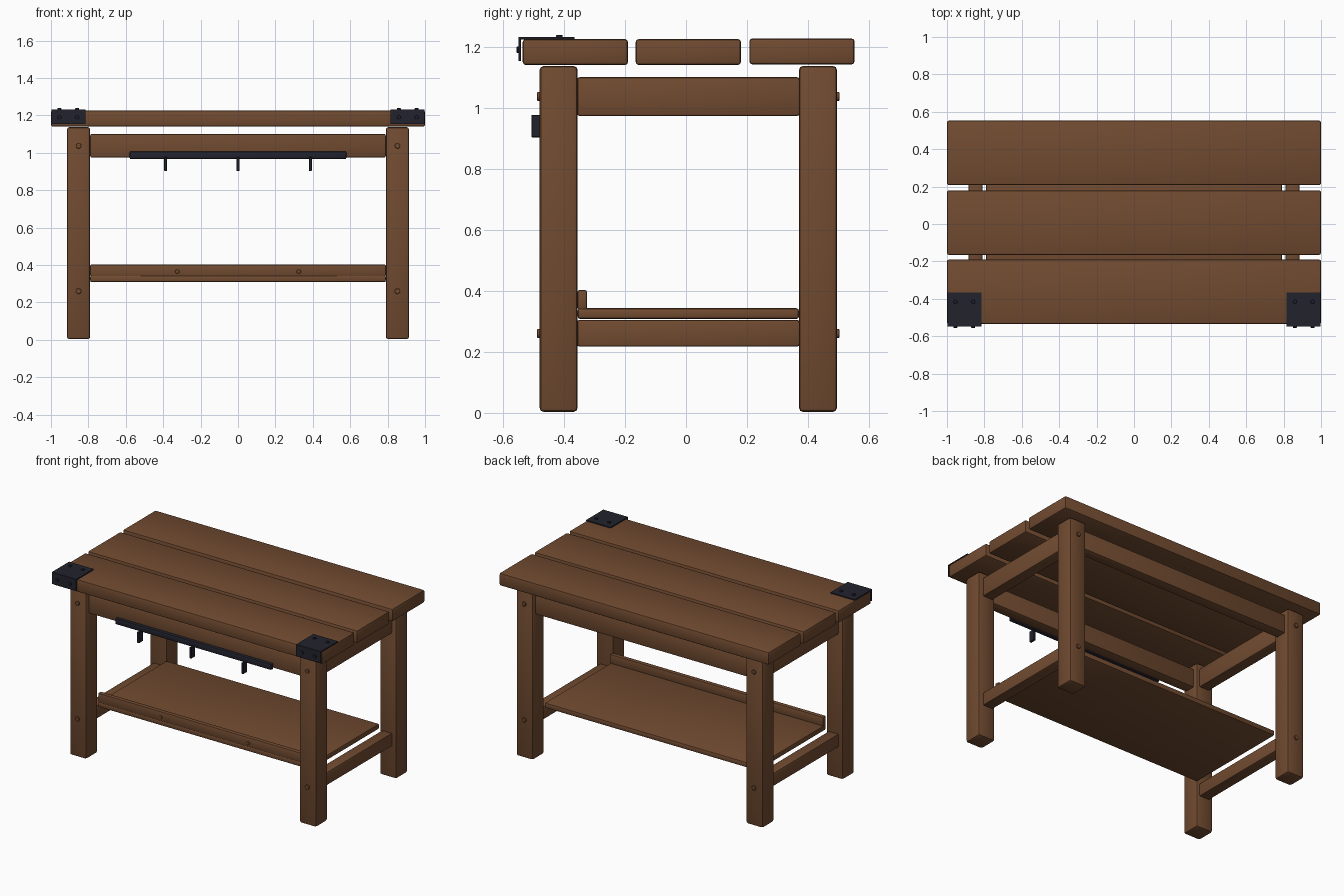
import bpy
import math

if "Cube" in bpy.data.objects:
    bpy.data.objects.remove(bpy.data.objects["Cube"], do_unlink=True)


def material(name, rgb):
    m = bpy.data.materials.new(name)
    m.use_nodes = True
    col = (*rgb, 1.0)
    m.diffuse_color = col
    m.node_tree.nodes["Principled BSDF"].inputs["Base Color"].default_value = col
    return m


WOOD = material("warm brown wood", (0.165, 0.070, 0.030))
METAL = material("dark blue metal", (0.016, 0.016, 0.027))


def finish(obj, name, mat, bevel, segments):
    obj.name = name
    obj.data.materials.append(mat)
    if bevel:
        mod = obj.modifiers.new("rounded edges", "BEVEL")
        mod.width = bevel
        mod.segments = segments
        bpy.ops.object.modifier_apply(modifier=mod.name)
    bpy.ops.object.shade_smooth_by_angle(angle=math.radians(35))
    return obj


def box(name, x, y, z, mat=WOOD, bevel=0.008, segments=2):
    """Box from (min, max) ranges on each axis."""
    spans = (x, y, z)
    bpy.ops.mesh.primitive_cube_add(size=1, location=[(a + b) / 2 for a, b in spans])
    obj = bpy.context.object
    obj.scale = [b - a for a, b in spans]
    bpy.ops.object.transform_apply(location=False, rotation=False, scale=True)
    return finish(obj, name, mat, bevel, segments)


def stud(name, loc, radius, depth, mat, upright=False):
    """Round bolt or rivet head facing y, or z when upright."""
    turn = 0 if upright else math.pi / 2
    bpy.ops.mesh.primitive_cylinder_add(vertices=12, radius=radius, depth=depth,
                                        location=loc, rotation=(turn, 0, 0))
    return finish(bpy.context.object, name, mat, 0.002, 1)


# Table top planks
for name, y, lift in (("front", -0.3625, 0), ("middle", 0.0075, 0), ("back", 0.38, 0.002)):
    box(name + "_top_plank", (-1, 1), (y - 0.1725, y + 0.1725),
        (1.14 + lift, 1.225 + lift), bevel=0.01)

# Legs with bolt heads on the outer faces
for xs, side in ((1, "left"), (-1, "right")):
    for yc, out, end in ((-0.4175, -1, "front"), (0.4325, 1, "back")):
        x = xs * 0.8525
        box(f"{end}_{side}_leg", (x - 0.0625, x + 0.0625), (yc - 0.0625, yc + 0.0625),
            (0.003, 1.137), bevel=0.014)
        for z, level in ((1.037, "upper"), (0.26, "lower")):
            stud(f"{end}_{side}_{level}_bolt", (x, yc + out * 0.0625, z), 0.015, 0.016, WOOD)

    # Side rails and lower stretchers
    x = xs * 0.8475
    box(side + "_top_rail", (x - 0.0375, x + 0.0375), (-0.357, 0.372), (0.973, 1.1))
    box(side + "_stretcher", (x - 0.0375, x + 0.0375), (-0.357, 0.372), (0.217, 0.305))

# Long aprons
for yc, end in ((-0.4175, "front"), (0.4325, "back")):
    box(end + "_apron", (-0.79, 0.79), (yc - 0.0375, yc + 0.0375), (0.974, 1.1))

# Shelf and front lip with screw heads
box("shelf", (-0.79, 0.79), (-0.355, 0.37), (0.308, 0.343))
box("shelf_lip", (-0.79, 0.79), (-0.355, -0.325), (0.339, 0.402), bevel=0.005)
for x in (-0.325, 0.325):
    stud("lip_screw", (x, -0.355, 0.365), 0.012, 0.008, WOOD)

# Tool rail with hooks
box("tool_rail", (-0.58, 0.58), (-0.477, -0.45), (0.966, 1.007), METAL, 0.008)
for x in (-0.387, 0, 0.387):
    box("rail_hook", (x - 0.008, x + 0.008), (-0.507, -0.465), (0.903, 0.976), METAL, 0.002, 1)

# Corner brackets with rivets
for xs, side in ((1, "left"), (-1, "right")):
    xr = sorted((xs * 0.815, xs * 0.998))
    box(side + "_bracket_top", xr, (-0.549, -0.365), (1.224, 1.232), METAL, 0.001, 1)
    box(side + "_bracket_front", xr, (-0.549, -0.541), (1.153, 1.232), METAL, 0.001, 1)
    for x in (0.86, 0.955):
        stud(side + "_top_rivet", (xs * x, -0.415, 1.233), 0.011, 0.012, METAL, True)
        stud(side + "_front_rivet", (xs * x, -0.55, 1.19), 0.011, 0.01, METAL)
